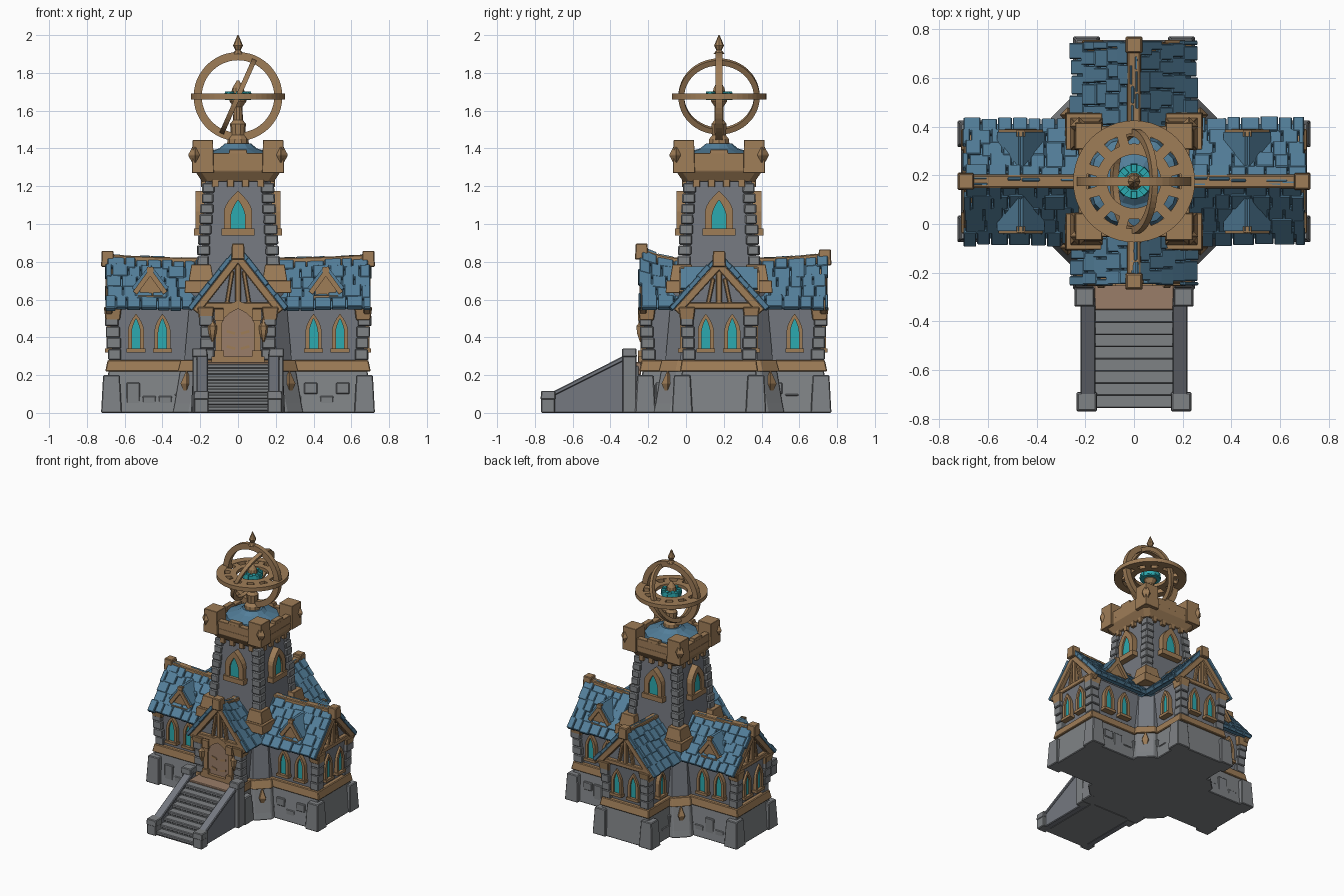
import bpy, bmesh, math, random
from mathutils import Matrix, Vector

random.seed(4)
if "Cube" in bpy.data.objects:
    bpy.data.objects.remove(bpy.data.objects["Cube"])

def material(name, *rgb):
    col = [(c / 255) ** 2.2 for c in rgb] + [1]
    m = bpy.data.materials.new(name)
    m.use_nodes = True
    m.diffuse_color = col
    node = m.node_tree.nodes["Principled BSDF"]
    node.inputs["Base Color"].default_value = col
    node.inputs["Roughness"].default_value = 0.8
    return m

STONE = material("wall stone", 116, 120, 127)
PALE = material("foundation stone", 126, 129, 132)
GOLD = material("aged brass", 157, 124, 88)
BLUE = material("blue slate", 84, 126, 153)
TEAL = material("teal glass", 48, 168, 174)
DOOR = material("door brown", 152, 124, 104)

I, T = Matrix.Identity(4), lambda x, y, z=0: Matrix.Translation((x, y, z))
R = lambda deg, axis="Z": Matrix.Rotation(math.radians(deg), 4, axis)
CENTRE = T(0, 0.175)
# wall plane axes: right, up, outward
WALL = Matrix(((0, 0, 1, 0), (1, 0, 0, 0), (0, 1, 0, 0), (0, 0, 0, 1)))

class Part:
    """One object assembled from lofted solids."""
    def __init__(self, name, mat, M=I):
        self.name, self.mat, self.M, self.bm = name, mat, M, bmesh.new()

    def loft(self, loops, M=I, closed=False):
        rings = [[self.bm.verts.new(self.M @ M @ Vector(p)) for p in l] for l in loops]
        n = len(rings[0])
        for a, b in zip(rings, rings[1:] + (rings[:1] if closed else [])):
            for i in range(n):
                j = (i + 1) % n
                self.bm.faces.new((a[i], a[j], b[j], b[i]))
        if not closed:
            self.bm.faces.new(rings[0][::-1])
            self.bm.faces.new(rings[-1])

    def block(self, x, y, z0, z1, hx, hy, k=1.0, M=I):
        self.loft([[(x + sx * hx * s, y + sy * hy * s, z) for sx, sy in
                    ((-1, -1), (1, -1), (1, 1), (-1, 1))] for z, s in ((z0, 1), (z1, k))], M)

    def prism(self, pts, z0, z1, M=I):
        self.loft([[(x, y, z) for x, y in pts] for z in (z0, z1)], M)

    def beam(self, p, q, w, z0, z1, M=I):
        p, q = Vector(p), Vector(q)
        d = (q - p).normalized() * w / 2
        n = Vector((-d.y, d.x))
        self.prism([p + n, p - n, q - n, q + n], z0, z1, M)

    def spin(self, prof, seg, M=I, closed=False):
        self.loft([[(r * math.cos(a), r * math.sin(a), z) for a in
                    (2 * math.pi * i / seg for i in range(seg))] for r, z in prof], M, closed)

    def ring(self, r0, r1, h, M=I):
        self.spin([(r0, -h), (r1, -h), (r1, h), (r0, h)], 48, M, True)

    def diamond(self, x, y, z, r, h):
        self.spin([(.003, -h), (r, 0), (.003, h)], 4, T(x, y, z))

    def done(self, bevel=0):
        bmesh.ops.recalc_face_normals(self.bm, faces=self.bm.faces)
        me = bpy.data.meshes.new(self.name)
        self.bm.to_mesh(me)
        self.bm.free()
        me.materials.append(self.mat)
        ob = bpy.data.objects.new(self.name, me)
        bpy.context.collection.objects.link(ob)
        if bevel:
            mod = ob.modifiers.new("worn edges", "BEVEL")
            mod.width, mod.segments = bevel, 1
        return ob

def face(px, ang, dist):
    return T(px, 0) @ R(ang) @ T(dist, 0) @ WALL

def arch(x, y, w, h, rise, p=1.7):
    side = [(w / 2 * (1 - t ** p), y + h - rise + rise * t) for t in (0, .25, .5, .75, .9)]
    return ([(x - w / 2, y), (x + w / 2, y)] + [(x + a, b) for a, b in side] +
            [(x, y + h)] + [(x - a, b) for a, b in side[::-1]])

def window(frames, panes, F, x, y, w, h, rim, rise, p=1.7):
    outer = arch(x, y, w, h, rise, p)
    inner = arch(x, y + rim, w - 2 * rim, h - 2.3 * rim, rise * .8, p)
    at = lambda pts, z: [(a, b, z) for a, b in pts]
    frames.loft([at(outer, -.03), at(outer, .032), at(inner, .032), at(inner, -.03)], F, True)
    frames.prism([(x - w * .58, y), (x + w * .58, y), (x + w * .58, y + rim), (x - w * .58, y + rim)], -.02, .042, F)
    panes.prism(inner, .012, .02, F)

def rect(x0, x1, h, z):
    return [(x0, -h, z), (x1, -h, z), (x1, h, z), (x0, h, z)]

def wing(name, ang, end, lift, side_windows, end_windows, dormers):
    M = CENTRE @ R(ang)
    top = end - .025
    rise = lambda x: lift * max(0, (x - .2) / (end - .2)) ** 2
    # foundation and walls
    base = Part(name + "_foundation", PALE, M)
    base.loft([rect(.1, end - .015, .225, 0), rect(.1, end - .04, .195, .23)])
    wall = Part(name + "_walls", STONE, M)
    wall.loft([rect(.1, end - .065, .17, .27), rect(.1, end - .04, .18, .56)])
    wall.loft([[(x, -.18, .56), (x, .18, .56), (x, 0, .75 + rise(x))] for x in (.1, end - .06)])
    trim = Part(name + "_trim", GOLD, M)
    trim.loft([rect(.1, end - .022, .207, .22), rect(.1, end - .035, .198, .28)])
    for s in (-1, 1):
        base.block(end - .055, s * .195, 0, .2, .055, .055, .8)
        for k in range(4):
            h = random.uniform(.033, .039)
            base.block(end - .072 + k * .005, s * (.16 + k * .003), .28 + k * .06, .338 + k * .06, h, h)
        trim.block(end - .062, s * .17, .49, .56, .038, .036, 1.25)
        for x in [.3 + .085 * i for i in range(int((end - .36) / .085))]:
            base.block(x, s * .2, random.choice((.03, .1)), random.choice((.09, .16)), .036, .018)
    # sagging roof deck and slates
    sect = [(-.235, .55), (0, .79), (.235, .55), (.205, .55), (0, .755), (-.205, .55)]
    xs = [.15 + (top - .15) * i / 6 for i in range(7)]
    deck = Part(name + "_roof_deck", BLUE, M)
    deck.loft([[(x, y, z + rise(x) * (z - .55) * 4) for y, z in sect] for x in xs])
    deck.done()
    slates = Part(name + "_slates", BLUE, M)
    slope, rows = Vector((-.245, .255)), 5
    nrm = Vector((.72, .69))
    for s in (-1, 1):
        for r in range(rows):
            x = .18 - random.uniform(0, .04)
            while x < top:
                w = random.uniform(.055, .095)
                x1 = min(x + w, top + random.uniform(0, .012))
                t0 = r / rows - random.uniform(0, .035)
                def corner(px, t, h):
                    p = Vector((.245, .55)) + slope * t + nrm * h
                    return (px, s * p.x, p.y + rise(px) * t)
                h = random.uniform(.017, .026)
                if x1 - x > .015:
                    slates.loft([[corner(a, t, b) for a, t in ((x, t0), (x1 - .004, t0),
                                 (x1 - .004, t0 + .24), (x, t0 + .24))] for b in (-.006, h)])
                x += w
    slates.done(.004)
    # ridge beam and its end cap
    trim.loft([[(x, y, z + rise(x)) for y, z in ((-.032, .77), (.032, .77), (.026, .822), (-.026, .822))]
               for x in xs])
    trim.block(top - .01, 0, .755 + rise(top), .84 + rise(top), .035, .036, .9)
    # gable truss
    F = face(0, 0, top - .035)
    peak = .765 + rise(top)
    for s in (-1, 1):
        trim.beam((s * .225, .535), (0, peak), .042, 0, .036, F)
        trim.beam((s * .06, .57), (s * .03, peak - .07), .022, -.01, .022, F)
    trim.beam((-.185, .568), (.185, .568), .034, -.02, .03, F)
    trim.beam((0, .57), (0, peak - .02), .03, -.01, .028, F)
    base.done(.006)
    wall.done()
    trim.done(.005)
    # windows
    frames, panes = Part(name + "_window_frames", GOLD, M), Part(name + "_window_panes", TEAL, M)
    for s in (-90, 90):
        for x in side_windows:
            window(frames, panes, face(x, s, .175), 0, .32, .085, .205, .02, .09)
    for y in end_windows:
        window(frames, panes, face(0, 0, end - .062), y, .32, .085, .205, .02, .09)
    frames.done()
    panes.done()
    # dormers on both slopes
    if dormers:
        gold, roof = Part(name + "_dormer_fronts", GOLD, M), Part(name + "_dormer_roofs", BLUE, M)
        for s in (-90, 90):
            F = face(.465, s, .195)
            gold.prism([(-.055, .6), (.055, .6), (.055, .66), (0, .73), (-.055, .66)], -.12, .0, F)
            gold.prism([(-.065, .6), (.065, .6), (.065, .622), (-.065, .622)], -.05, .02, F)
            for k in (-1, 1):
                gold.beam((k * .08, .635), (0, .745), .026, -.01, .018, F)
                roof.beam((k * .088, .655), (0, .768), .024, -.16, .008, F)
            gold.block(0, 0, -.01, .015, .018, .018, 1, F @ T(0, .755))
        gold.done()
        roof.done()

wing("left_wing", 0, .725, .02, (.4, .54), (-.07, .07), True)
wing("right_wing", 180, .725, .02, (.4, .54), (-.07, .07), True)
wing("back_wing", 90, .595, .03, (.4,), (-.07, .07), False)
wing("front_wing", -90, .445, .07, (), (), False)

# tower body: chamfered lower stage, tapering shaft
def octagon(a, c, z):
    half = [(a, c - a), (a, a - c), (a - c, a), (c - a, a)]
    return [(x, y, z) for x, y in half + [(-x, -y) for x, y in half]]

foot = Part("tower_foundation", PALE, CENTRE)
foot.loft([octagon(.345, .085, 0), octagon(.335, .085, .05), octagon(.305, .085, .23)])
shaft = Part("tower_walls", STONE, CENTRE)
shaft.loft([octagon(.285, .08, .27), octagon(.25, .07, .66)])
shaft.loft([octagon(.208, .03, .6), octagon(.172, .03, 1.24)])
brass = Part("tower_trim", GOLD, CENTRE)
brass.loft([octagon(.318, .088, .22), octagon(.302, .085, .28)])
quoins = Part("tower_quoins", PALE, CENTRE)
for sx in (-1, 1):
    for sy in (-1, 1):
        brass.block(sx * .205, sy * .205, .635, .7, .078, .078, .95)
        brass.block(sx * .195, sy * .195, .7, .785, .066, .066, .78)
        brass.diamond(sx * .272, sy * .272, .155, .034, .07)
        for k in range(8):
            c, h = .186 - k * .0042, random.uniform(.03, .037)
            quoins.block(sx * c, sy * c, .78 + k * .055, .832 + k * .055, h, h, .97)
        # corner merlons with studs
        brass.block(sx * .186, sy * .186, 1.27, 1.445, .058, .058, .93)
        brass.diamond(sx * .226, sy * .226, 1.365, .04, .07)
# crown corbels and parapet
brass.loft([octagon(.19, .03, 1.225), octagon(.228, .03, 1.28), octagon(.228, .03, 1.32)])
crown = R(0)
for a in range(0, 360, 90):
    for y in (-.12, -.04, .04, .12):
        brass.block(.182, y, 1.195, 1.25, .014, .018, 1, R(a))
    brass.block(.205, 0, 1.3, 1.375, .022, .14, 1, R(a))
    brass.block(.205, 0, 1.37, 1.395, .022, .05, .9, R(a))
for p in (foot, brass, quoins):
    p.done(.006)
shaft.done()
frames, panes = Part("tower_window_frames", GOLD, CENTRE), Part("tower_window_panes", TEAL, CENTRE)
for a in range(0, 360, 90):
    window(frames, panes, face(0, a, .192), 0, .94, .15, .235, .037, .11)
frames.done()
panes.done()
deck = Part("tower_roof", BLUE, CENTRE)
deck.spin([(.2, 1.31), (.185, 1.375), (.1, 1.4), (.07, 1.425)], 12)
deck.done()

# armillary sphere
HUB = CENTRE @ T(0, 0, 1.675)
sphere = Part("armillary_rings", GOLD, HUB)
sphere.ring(.195, .25, .015)
sphere.ring(.192, .235, .018, R(90, "X"))
sphere.ring(.185, .215, .013, R(24, "Y") @ R(90, "Y"))
sphere.ring(.11, .155, .012)
for a in range(0, 360, 30):
    sphere.block(.172, 0, -.012, .012, .026, .02, 1, R(a + 15))
sphere.spin([(.03, .225), (.014, .245), (.026, .27), (.003, .325)], 8)
sphere.done()
stand = Part("armillary_stand", GOLD, CENTRE)
stand.spin([(.06, 1.4), (.055, 1.45), (.038, 1.47), (.042, 1.53), (.026, 1.55), (.024, 1.62),
            (.045, 1.65), (.03, 1.72), (.006, 1.76)], 10)
stand.done()
core = Part("armillary_core", TEAL, HUB)
core.ring(.03, .07, .018)
for a in range(0, 360, 45):
    core.block(.055, 0, -.01, .026, .018, .014, .8, R(a))
core.done()

# doorway with lanterns
FRONT = CENTRE @ R(-90) @ face(0, 0, .385)
surround, door = Part("door_surround", GOLD, FRONT), Part("door", DOOR, FRONT)
window(surround, door, I, 0, .265, .24, .33, .034, .12, 2.6)
for s in (-1, 1):
    surround.beam((s * .1, .27), (s * .1, .33), .05, -.02, .045)
    surround.beam((s * .1, .49), (s * .1, .55), .05, -.02, .045)
    for y in (.34, .42):
        surround.beam((s * .015, y), (s * .06, y + .012), .014, .01, .026)
surround.done()
door.done()
lanterns = Part("door_lanterns", GOLD)
for s in (-1, 1):
    lanterns.spin([(.004, .375), (.022, .42), (.026, .46), (.012, .475), (.003, .51)], 6, T(s * .135, -.24))
    lanterns.block(s * .135, -.225, .455, .475, .008, .025)
lanterns.done()

# entrance stairs
steps = Part("stairs", PALE)
N = 8
for i in range(N):
    y0 = -.35 - .4 * i / N
    steps.block(0, (y0 - .05 - .25) / 2, 0, .25 - .225 * i / (N - 1), .17, (-.25 - y0 + .05) / 2)
    steps.block(0, y0 - .024, .235 - .225 * i / (N - 1), .258 - .225 * i / (N - 1), .168, .032)
sides = Part("stair_walls", STONE)
for s in (-1, 1):
    for pts, x0, x1 in (([(-.3, 0), (-.74, 0), (-.74, .08), (-.3, .3)], .165, .212),
                        ([(-.3, .29), (-.74, .07), (-.74, .095), (-.3, .318)], .158, .22)):
        sides.loft([[(s * x, y, z) for y, z in pts] for x in (x0, x1)])
    for y, z, x in ((-.73, .1, .194), (-.3, .325, .203)):
        steps.block(s * x, y, 0, z, .038, .037)
        steps.block(s * x, y, z - .03, z + .017, .042, .04, .93)
steps.done(.005)
sides.done(.005)
landing = Part("landing", DOOR)
landing.block(0, -.295, .2, .27, .166, .058)
landing.done(.005)
